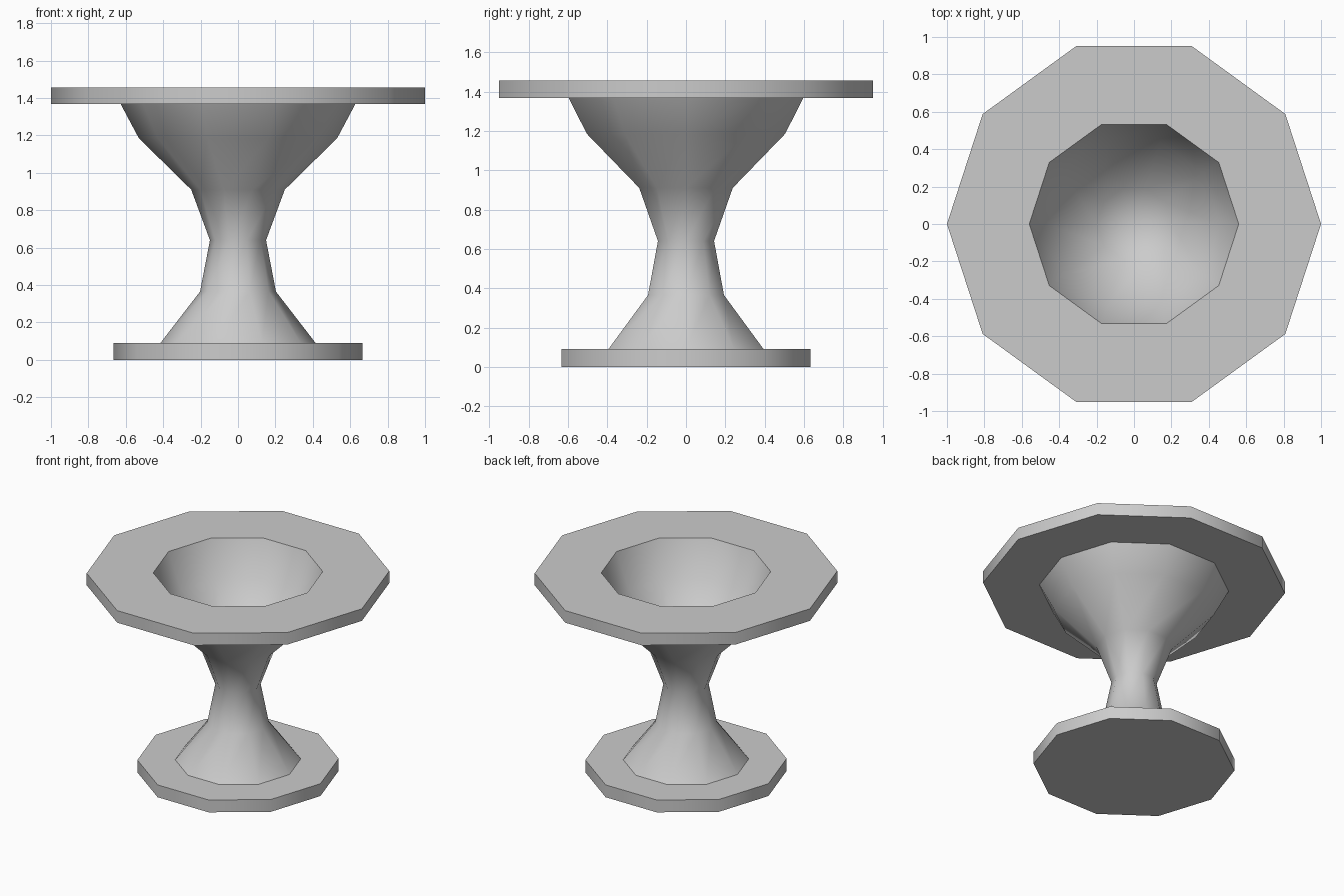
import bpy
import bmesh
from math import cos, sin, pi, radians

SIDES = 10

cube = bpy.data.objects.get("Cube")
if cube:
    bpy.data.objects.remove(cube, do_unlink=True)

grey = bpy.data.materials.new("plain grey")
grey.use_nodes = True
color = (0.6, 0.6, 0.6, 1)
grey.diffuse_color = color
grey.node_tree.nodes["Principled BSDF"].inputs["Base Color"].default_value = color


def lathe(name, profile):
    """Spin (radius, height) points into a ten-sided solid closed on the axis."""
    bm = bmesh.new()
    rings = []
    for r, z in profile:
        if r == 0:
            rings.append([bm.verts.new((0, 0, z))] * SIDES)
        else:
            angles = [2 * pi * i / SIDES for i in range(SIDES)]
            rings.append([bm.verts.new((r * cos(a), r * sin(a), z)) for a in angles])
    for low, high in zip(rings, rings[1:]):
        for i in range(SIDES):
            j = (i + 1) % SIDES
            corners = dict.fromkeys((low[i], low[j], high[j], high[i]))
            bm.faces.new(list(corners))
    bmesh.ops.recalc_face_normals(bm, faces=bm.faces)
    mesh = bpy.data.meshes.new(name)
    bm.to_mesh(mesh)
    bm.free()
    mesh.materials.append(grey)
    obj = bpy.data.objects.new(name, mesh)
    bpy.context.collection.objects.link(obj)
    bpy.ops.object.select_all(action="DESELECT")
    obj.select_set(True)
    bpy.context.view_layer.objects.active = obj
    bpy.ops.object.shade_smooth_by_angle(angle=radians(45))
    return obj


# One continuous shell: foot, waisted stem, bowl, broad rim and hollow
foot = [(0, 0), (0.665, 0), (0.665, 0.09), (0.415, 0.09)]
stem = [(0.203, 0.365), (0.15, 0.64), (0.25, 0.91)]
bowl = [(0.53, 1.185), (0.627, 1.367)]
rim = [(1, 1.367), (1, 1.455), (0.56, 1.455)]
hollow = [(0.46, 1.2), (0.2, 0.95), (0, 0.88)]
lathe("pedestal_bowl", foot + stem + bowl + rim + hollow)
